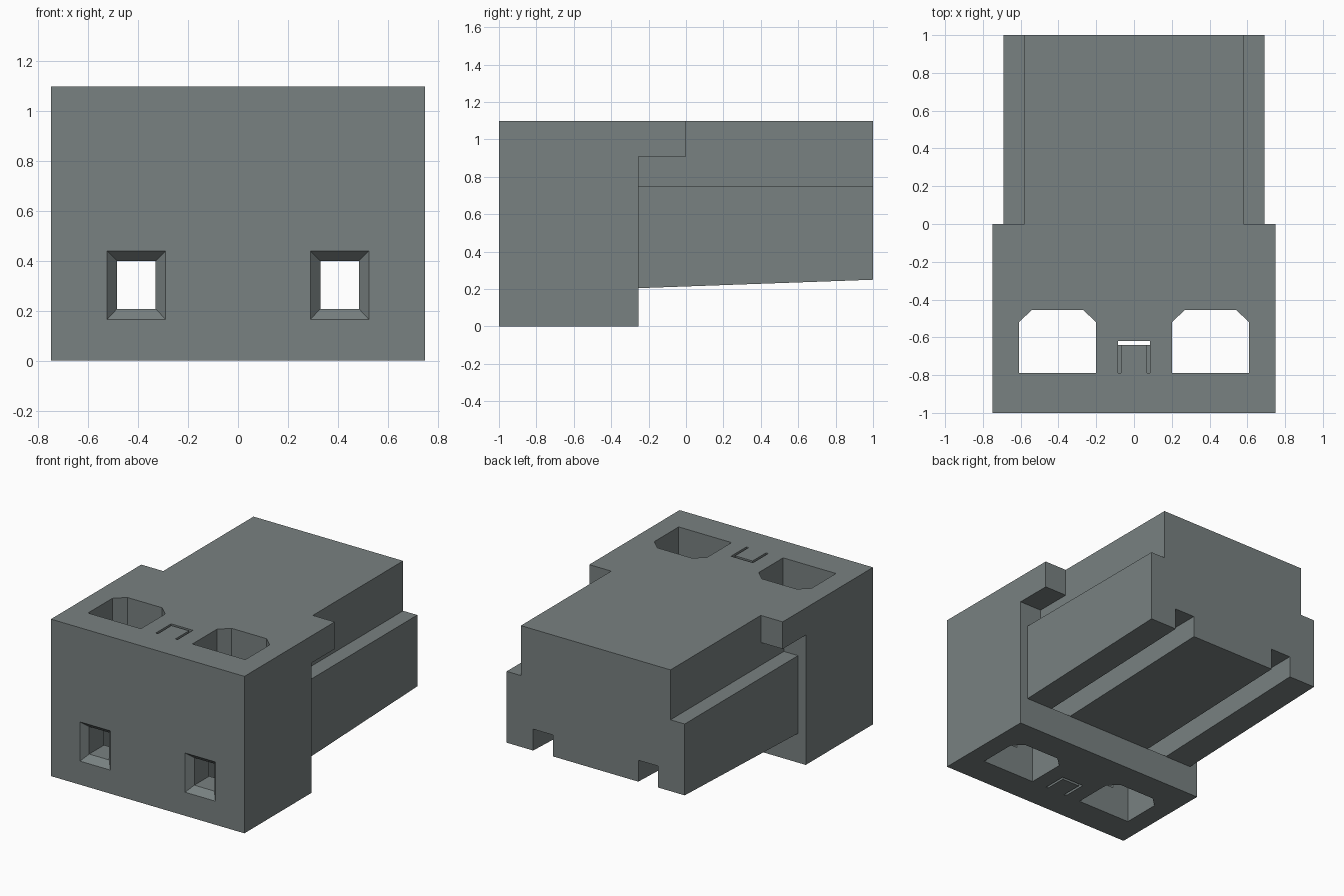
import bpy, bmesh
from mathutils import Vector

if "Cube" in bpy.data.objects:
    bpy.data.objects.remove(bpy.data.objects["Cube"])

grey = bpy.data.materials.new("slate grey plastic")
grey.diffuse_color = (0.19, 0.22, 0.22, 1)
grey.use_nodes = True
grey.node_tree.nodes["Principled BSDF"].inputs["Base Color"].default_value = grey.diffuse_color


def loft(name, a, b):
    """Solid between two matching point loops."""
    bm = bmesh.new()
    va = [bm.verts.new(p) for p in a]
    vb = [bm.verts.new(p) for p in b]
    n = len(a)
    bm.faces.new(va)
    bm.faces.new(vb)
    for i in range(n):
        j = (i + 1) % n
        bm.faces.new((va[i], va[j], vb[j], vb[i]))
    bmesh.ops.recalc_face_normals(bm, faces=bm.faces)
    me = bpy.data.meshes.new(name)
    bm.to_mesh(me)
    bm.free()
    ob = bpy.data.objects.new(name, me)
    bpy.context.collection.objects.link(ob)
    ob.data.materials.append(grey)
    return ob


def rect(x0, x1, z0, z1, y):
    return [(x0, y, z0), (x1, y, z0), (x1, y, z1), (x0, y, z1)]


def box(name, x0, x1, y0, y1, z0, z1):
    return loft(name, rect(x0, x1, z0, z1, y0), rect(x0, x1, z0, z1, y1))


def combine(body, tool, op):
    m = body.modifiers.new(op, 'BOOLEAN')
    m.operation, m.object, m.solver = op, tool, 'EXACT'
    bpy.context.view_layer.objects.active = body
    bpy.ops.object.modifier_apply(modifier=m.name)
    bpy.data.objects.remove(tool)


# Front block, side ears and rear plug
body = box("connector_housing", -.75, .75, -1, -.255, 0, 1.1)
combine(body, box("ears", -.75, .75, -.6, 0, .91, 1.1), 'UNION')
combine(body, box("plug_top", -.58, .58, -.6, 1, .6, 1.1), 'UNION')
side = [(-.255, .205), (1, .25), (1, .75), (-.255, .75)]
combine(body, loft("plug_base", [(-.69, y, z) for y, z in side],
                   [(.69, y, z) for y, z in side]), 'UNION')

for s in (-1, 1):
    def span(a, b):
        return sorted((s * a, s * b))

    # Screw wells with chamfered rear corners, open top and bottom
    well = [(.2, -.79), (.61, -.79), (.61, -.52), (.54, -.455), (.27, -.455), (.2, -.52)]
    combine(body, loft("well", [(s * x, y, -.1) for x, y in well],
                       [(s * x, y, 1.2) for x, y in well]), 'DIFFERENCE')
    # Wire passage through the front block
    combine(body, box("passage", *span(.33, .485), -1.1, -.2, .208, .4), 'DIFFERENCE')
    # Groove along the underside of the plug
    combine(body, box("groove", *span(.33, .485), -.255, 1.1, .1, .4), 'DIFFERENCE')
    # Funnel at the wire entry
    combine(body, loft("funnel", rect(*span(.29, .525), .165, .44, -1),
                       rect(*span(.33, .485), .208, .4, -.955)), 'DIFFERENCE')
    # Slots beside the small latch, top and bottom
    for z0, z1 in ((.9, 1.2), (-.1, .2)):
        combine(body, box("slot", *span(.068, .085), -.79, -.63, z0, z1), 'DIFFERENCE')

# Cross slot behind the latch, right through
combine(body, box("cross_slot", -.085, .085, -.64, -.62, -.1, 1.2), 'DIFFERENCE')
